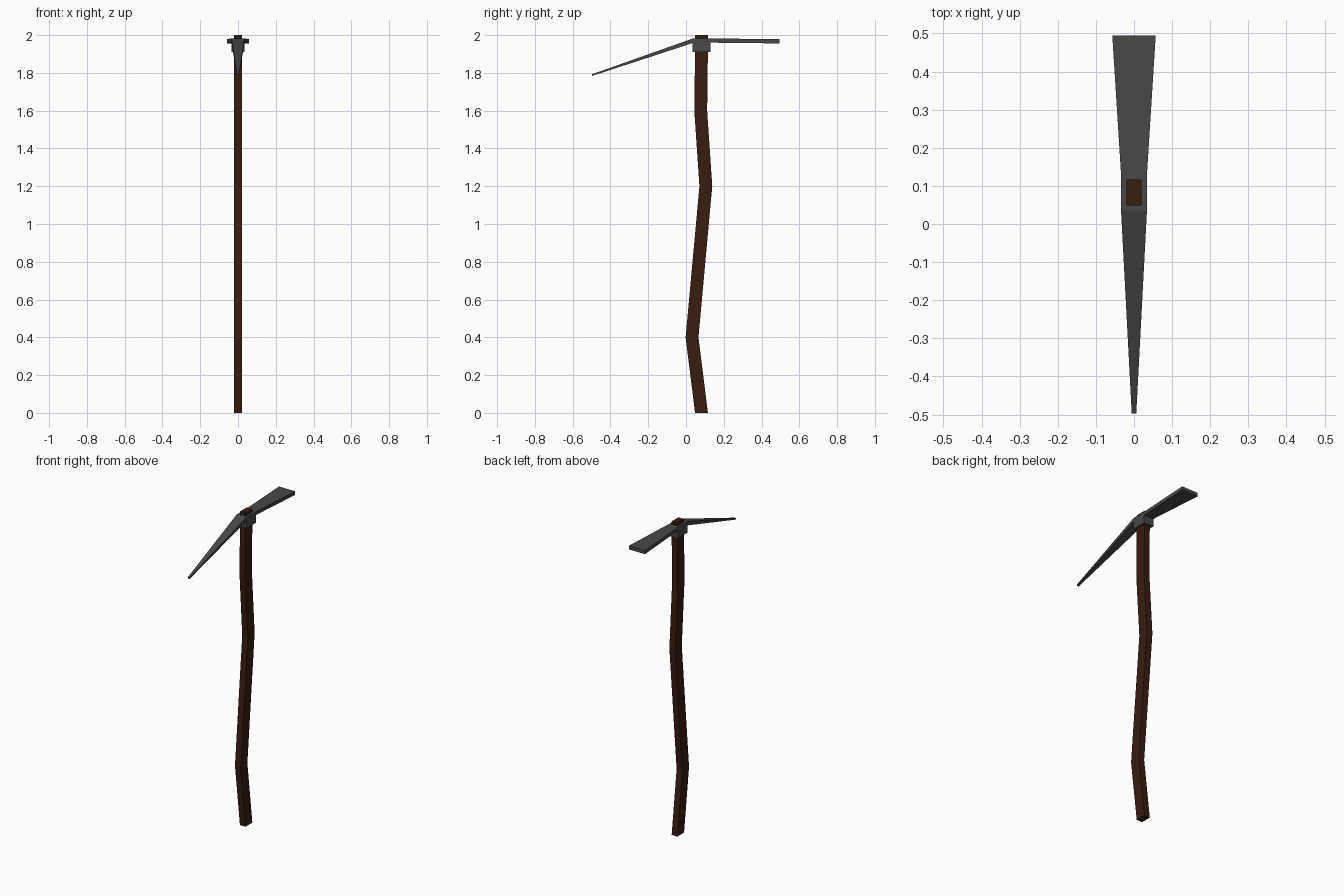
import bpy, bmesh

if "Cube" in bpy.data.objects:
    bpy.data.objects.remove(bpy.data.objects["Cube"])


def material(name, rgb):
    m = bpy.data.materials.new(name)
    m.diffuse_color = (*rgb, 1)
    m.use_nodes = True
    m.node_tree.nodes["Principled BSDF"].inputs["Base Color"].default_value = m.diffuse_color
    return m


def loft(name, rings, mat):
    """Join a series of four-point rings into one capped flat-faced solid."""
    bm = bmesh.new()
    loops = [[bm.verts.new(p) for p in ring] for ring in rings]
    for a, b in zip(loops, loops[1:]):
        for i in range(4):
            j = (i + 1) % 4
            bm.faces.new((a[i], a[j], b[j], b[i]))
    bm.faces.new(loops[0])
    bm.faces.new(loops[-1])
    bmesh.ops.recalc_face_normals(bm, faces=bm.faces)
    mesh = bpy.data.meshes.new(name)
    bm.to_mesh(mesh)
    bm.free()
    mesh.materials.append(mat)
    obj = bpy.data.objects.new(name, mesh)
    bpy.context.collection.objects.link(obj)
    return obj


def level_ring(y, z, hx, hy):
    return [(-hx, y - hy, z), (hx, y - hy, z), (hx, y + hy, z), (-hx, y + hy, z)]


def upright_ring(y, bottom, top, hx):
    return [(-hx, y, bottom), (hx, y, bottom), (hx, y, top), (-hx, y, top)]


wood = material("dark_wood", (0.04, 0.012, 0.005))
iron = material("dark_iron", (0.065, 0.065, 0.065))

# Crooked wooden handle, bent in the y direction only
path = [(0.082, 0), (0.032, 0.4), (0.105, 1.2), (0.078, 1.6), (0.083, 2.0)]
loft("handle", [level_ring(y, z, 0.02, 0.034) for y, z in path], wood)

# Iron collar around the top of the handle
loft("collar", [level_ring(0.083, z, 0.034, 0.048) for z in (1.911, 1.982)], iron)

# Pointed pick sloping down to the front
loft("pick", [upright_ring(0.036, 1.958, 1.982, 0.034),
              upright_ring(-0.497, 1.784, 1.793, 0.006)], iron)

# Flat adze blade widening to the back
loft("adze", [upright_ring(0.13, 1.960, 1.982, 0.034),
              upright_ring(0.495, 1.956, 1.979, 0.057)], iron)
